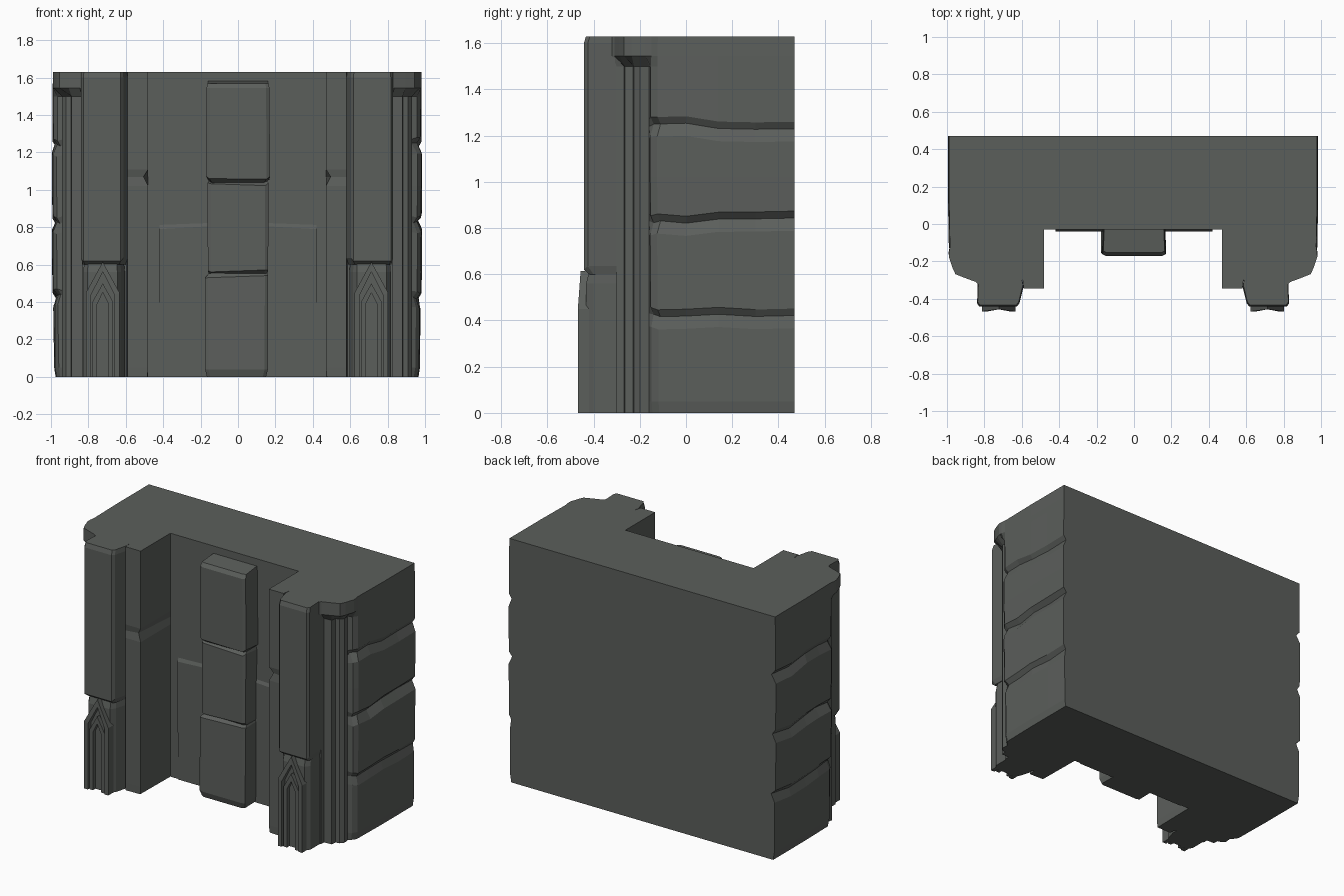
import bpy, bmesh, math, random

if "Cube" in bpy.data.objects:
    bpy.data.objects.remove(bpy.data.objects["Cube"])

rng = random.Random(4)
stone = bpy.data.materials.new("dark_grey_stone")
stone.diffuse_color = (0.105, 0.113, 0.105, 1)
stone.use_nodes = True
stone.node_tree.nodes["Principled BSDF"].inputs["Base Color"].default_value = stone.diffuse_color
CX = -0.005          # axis of the mirrored parts
TOP = 1.63


def finish(name, bm):
    bmesh.ops.recalc_face_normals(bm, faces=bm.faces)
    bmesh.ops.dissolve_limit(bm, angle_limit=math.radians(0.5),
                             verts=bm.verts, edges=bm.edges)
    me = bpy.data.meshes.new(name)
    bm.to_mesh(me)
    bm.free()
    me.materials.append(stone)
    ob = bpy.data.objects.new(name, me)
    bpy.context.collection.objects.link(ob)
    return ob


def loft(name, rings):
    """Skin equal-length closed rings of 3D points and cap both ends."""
    bm = bmesh.new()
    rows = [[bm.verts.new(p) for p in r] for r in rings]
    n = len(rows[0])
    for a, b in zip(rows, rows[1:]):
        for i in range(n):
            j = (i + 1) % n
            bm.faces.new((a[i], a[j], b[j], b[i]))
    bm.faces.new(rows[0])
    bm.faces.new(rows[-1])
    return finish(name, bm)


# --- Main body: U-shaped plan lofted upward, with block seams and corner caps
SIDE = [(0.99, 0.47), (0.99, 0.30), (0.99, 0.14), (0.987, 0.0), (0.985, -0.125), (0.965, -0.155)]
COLUMNS = [(0.93, -0.16), (0.935, -0.20), (0.915, -0.225), (0.888, -0.23),
           (0.885, -0.265), (0.83, -0.268), (0.83, -0.30)]
CAP = [(0.985, -0.175), (0.975, -0.205), (0.965, -0.235), (0.95, -0.268),
       (0.90, -0.288), (0.84, -0.31), (0.83, -0.32)]
JAMB = [(0.59, -0.30), (0.585, -0.345), (0.475, -0.345), (0.475, -0.03)]

# level: height, side inset, cap on, jamb notch, seam number
levels = [(0.0, 0.02, 0, 0.005, None), (0.05, 0.012, 0, 0, None)]
for k, s in enumerate((0.43, 0.83, 1.24)):
    out = 0.01 if k == 0 else 0.0
    levels += [(s - 0.055, out, 0, 0, k), (s, 0.03, 0, 0, k), (s + 0.03, 0.004, 0, 0, k)]
    if k == 1:
        levels += [(1.02, 0, 0, 0, None), (1.07, 0, 0, 0.025, None), (1.11, 0, 0, 0, None)]
levels += [(1.50, 0.004, 0, 0, None), (1.545, 0.004, 1, 0, None), (TOP, 0.006, 1, 0, None)]
drift = {(s, k, i): rng.uniform(-0.016, 0.016)
         for s in (1, -1) for k in range(3) for i in range(len(SIDE))}


def half_ring(s, z, inset, cap, notch, seam):
    pts = []
    for i, (x, y) in enumerate(SIDE):
        dx = inset * rng.uniform(0.6, 1.2) if seam is not None else inset
        if i >= 4:
            y += inset * 0.5
        if cap and i == 5:
            x, y = 0.99, -0.15
        dz = drift[s, seam, i] if seam is not None else 0
        pts.append((s * (x - dx) + CX, y, z + dz))
    pts += [(s * x + CX, y, z) for x, y in (CAP if cap else COLUMNS)]
    for i, (x, y) in enumerate(JAMB):
        d = notch if i == 2 else 0
        pts.append((s * (x + d) + CX, y + d * 0.6, z))
    return pts


loft("wall_body", [half_ring(1, *lv) + half_ring(-1, *lv)[::-1] for lv in levels])

# --- Central pilaster: three stacked rough blocks
PIL = [(-0.165, -0.02), (-0.168, -0.155), (-0.15, -0.165), (0.15, -0.165), (0.168, -0.155), (0.165, -0.02)]
rings = []
for z, sx, sy, shift in ((0.0, 0.94, 0.92, -0.008), (0.04, 1, 1, -0.008), (0.535, 1.01, 0.96, -0.008),
                         (0.55, 0.93, 0.84, 0), (0.565, 0.96, 0.98, 0), (1.03, 0.97, 0.96, 0),
                         (1.045, 0.93, 0.84, 0), (1.065, 1.02, 1.03, 0), (1.545, 1.0, 1.03, 0),
                         (1.57, 0.97, 0.93, 0)):
    rings.append([(x * sx + shift, y * sy if y < -0.1 else y,
                   z + (rng.uniform(-0.008, 0.008) if 0.1 < z < 1.5 else 0)
                   + (0.012 if z > 1.56 and y > -0.1 else 0)) for x, y in PIL])
loft("center_pilaster", rings)


# --- Pointed arch band, extruded along y
def arch(name, cx, half, shoulder, peak, thick, y_front, y_back):
    outer = [(-half, 0), (-half, shoulder), (0, peak), (half, shoulder), (half, 0)]
    h = half - thick
    inner = [(h, 0), (h, shoulder - thick * 0.4), (0, peak - thick * 1.9),
             (-h, shoulder - thick * 0.4), (-h, 0)]
    bm = bmesh.new()
    fr, bk = ([bm.verts.new((cx + x, y + (0.012 if front and z > 0.5 else 0), z))
               for x, z in outer + inner] for y, front in ((y_front, 1), (y_back, 0)))
    for i in range(10):
        j = (i + 1) % 10
        bm.faces.new((fr[i], fr[j], bk[j], bk[i]))
    for i in range(4):
        for v in (fr, bk):
            bm.faces.new((v[i], v[i + 1], v[8 - i], v[9 - i]))
    finish(name, bm)


SHAFT = [(0.828, -0.25), (0.834, -0.425), (0.822, -0.442), (0.622, -0.442), (0.608, -0.425), (0.585, -0.335), (0.60, -0.25)]
PEDESTAL = [(0.822, -0.25), (0.822, -0.40), (0.80, -0.432), (0.64, -0.432), (0.62, -0.40), (0.60, -0.33), (0.61, -0.25)]

for s, side in ((-1, "left"), (1, "right")):
    def plan(pts, z, grow=0.0, drop=0.0):
        # rings shrink toward the pillar axis; drop lowers the middle of the front
        return [(s * (0.718 + (x - 0.718) * (1 - grow)) + CX, y + grow * 0.3 * (y < -0.3),
                 z - drop * (y < -0.43)) for x, y in pts]
    # tall upper shaft with a chamfered foot
    loft(side + "_pillar_shaft", [plan(SHAFT, 0.60, 0.08), plan(SHAFT, 0.635, 0, 0.015),
                                  plan(SHAFT, 1.60), plan(SHAFT, TOP, 0.03)])
    # pedestal with nested pointed arches
    loft(side + "_pillar_pedestal", [plan(PEDESTAL, 0), plan(PEDESTAL, 0.56), plan(PEDESTAL, 0.61, 0.04)])
    cx = s * 0.718 + CX
    arch(side + "_outer_arch", cx, 0.09, 0.45, 0.615, 0.028, -0.468, -0.40)
    arch(side + "_inner_arch", cx, 0.056, 0.40, 0.50, 0.026, -0.458, -0.40)
    # low slabs on the recessed wall
    xa, xb = s * 0.155, s * 0.42
    loft(side + "_wall_slab", [[(xa, -0.02, z + d), (xb, -0.02, z), (xb, y, z), (xa, y, z + d)]
                               for z, y, d in ((0, -0.036, 0), (0.79, -0.04, 0.015), (0.815, -0.029, 0.01))])
